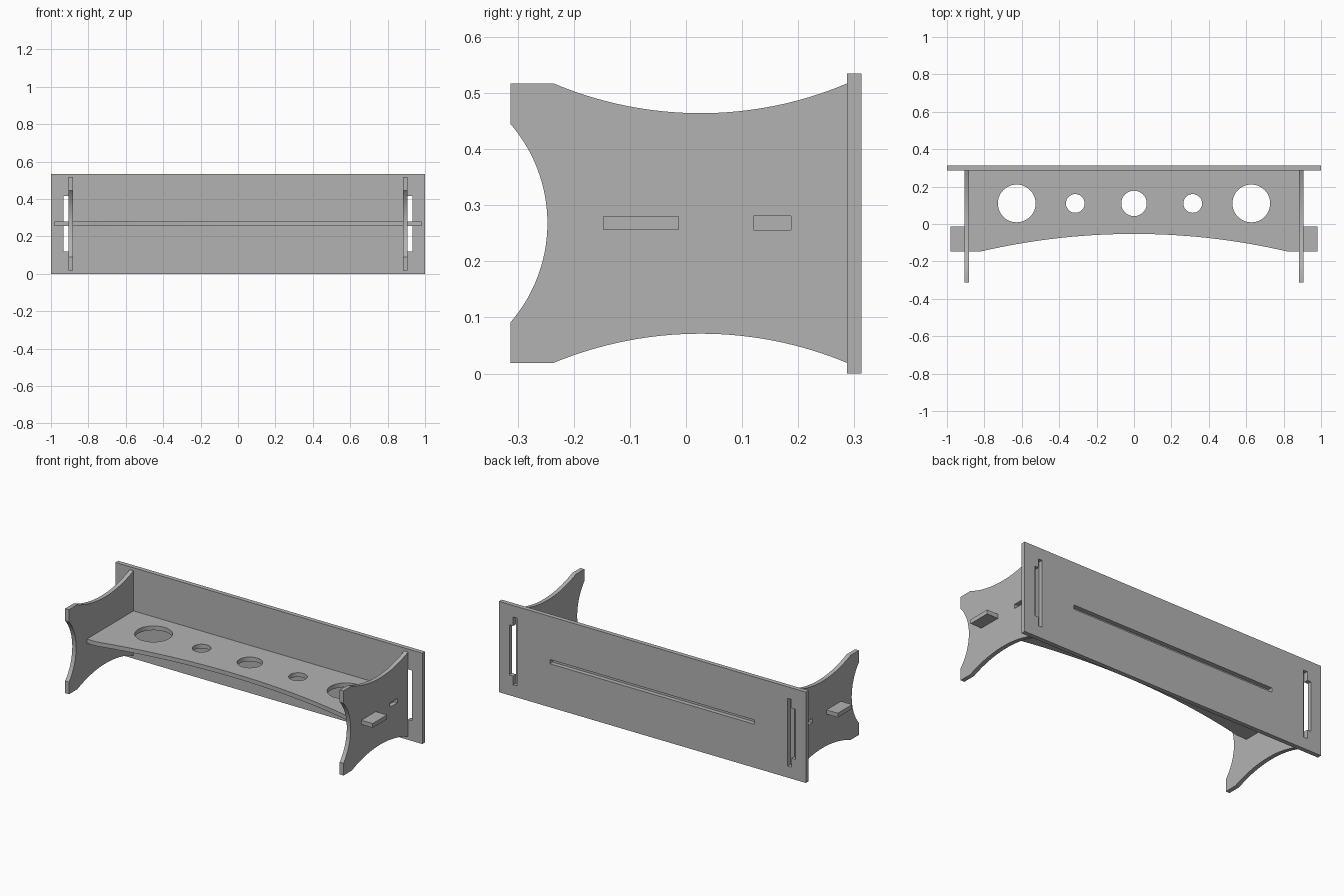
import bpy
import bmesh
import math
from mathutils import Matrix, Vector

cube = bpy.data.objects.get("Cube")
if cube:
    bpy.data.objects.remove(cube, do_unlink=True)

THICK = 0.025
SIDE_IN, SIDE_OUT = 0.882, 0.907     # faces of the side panels
BACK_IN, BACK_OUT = 0.287, 0.313     # faces of the back panel
SHELF_LOW, SHELF_TOP = 0.256, 0.281

grey = bpy.data.materials.new("plain grey")
grey.use_nodes = True
grey.diffuse_color = (0.45, 0.45, 0.45, 1)
grey.node_tree.nodes["Principled BSDF"].inputs["Base Color"].default_value = (0.45, 0.45, 0.45, 1)


def arc(a, mid, b, steps=32):
    """Points of the circle from a through mid to b."""
    a, mid, b = Vector(a), Vector(mid), Vector(b)
    chord = (b - a) / 2
    centre_line = (a + b) / 2
    rise = mid - centre_line
    sag = rise.length
    radius = (chord.length ** 2 + sag ** 2) / (2 * sag)
    up, along = rise.normalized(), chord.normalized()
    centre = mid - up * radius
    half = math.atan2(chord.length, radius - sag)
    angles = [half * (2 * i / steps - 1) for i in range(steps + 1)]
    return [tuple(centre + along * radius * math.sin(t) + up * radius * math.cos(t)) for t in angles]


def circle(x, y, r, steps=48):
    turn = 2 * math.pi / steps
    return [(x + r * math.cos(i * turn), y + r * math.sin(i * turn)) for i in range(steps)]


def rect(u0, u1, v0, v1):
    return [(u0, v0), (u1, v0), (u1, v1), (u0, v1)]


def flip(points):
    return [(-u, v) for u, v in reversed(points)]


def plate(name, loops, low, high, axes):
    """Sheet cut from an outline and holes; axes names where u, v and depth go."""
    curve = bpy.data.curves.new(name + " outline", "CURVE")
    curve.dimensions = "2D"
    curve.fill_mode = "BOTH"
    curve.extrude = (high - low) / 2
    for loop in loops:
        spline = curve.splines.new("POLY")
        spline.points.add(len(loop) - 1)
        for point, (u, v) in zip(spline.points, loop):
            point.co = (u, v, 0, 1)
        spline.use_cyclic_u = True
    temp = bpy.data.objects.new(name + " outline", curve)
    mesh = bpy.data.meshes.new_from_object(temp)
    bpy.data.objects.remove(temp)
    bpy.data.curves.remove(curve)

    turn = Matrix.Identity(3)
    for column, axis in enumerate(axes):
        for row in range(3):
            turn[row][column] = 1.0 if "xyz"[row] == axis else 0.0
    shift = Vector((0, 0, (low + high) / 2))
    bm = bmesh.new()
    bm.from_mesh(mesh)
    for vert in bm.verts:
        vert.co = turn @ (vert.co + shift)
    bmesh.ops.remove_doubles(bm, verts=bm.verts, dist=0.00005)
    bmesh.ops.recalc_face_normals(bm, faces=bm.faces)
    for face in bm.faces:
        face.smooth = True
        face.material_index = 0
    bm.to_mesh(mesh)
    bm.free()
    mesh.set_sharp_from_angle(angle=math.radians(30))
    mesh.materials.clear()
    mesh.materials.append(grey)
    mesh.name = name
    obj = bpy.data.objects.new(name, mesh)
    bpy.context.scene.collection.objects.link(obj)
    return obj


# Back panel with a stepped slot at each end and a long slot behind the shelf
stepped_slot = [(SIDE_IN, 0.068), (SIDE_OUT, 0.068), (SIDE_OUT, 0.12), (0.932, 0.12),
                (0.932, 0.415), (SIDE_OUT, 0.415), (SIDE_OUT, 0.467), (SIDE_IN, 0.467)]
plate("back_panel",
      [rect(-1, 1, 0, 0.535), stepped_slot, flip(stepped_slot),
       rect(-0.667, 0.667, SHELF_LOW, SHELF_TOP)],
      BACK_IN, BACK_OUT, "xzy")

# Side panels with hollowed edges and two slots each
front, mid_z = -0.313, 0.268
side_outline = ([(front, 0.019)]
                + arc((-0.236, 0.019), (0.026, 0.071), (BACK_IN, 0.019))
                + arc((BACK_IN, 0.517), (0.026, 0.464), (-0.236, 0.517))
                + [(front, 0.517)]
                + arc((front, 0.445), (-0.247, mid_z), (front, 0.091)))
side_loops = [side_outline,
              rect(-0.147, -0.013, SHELF_LOW, SHELF_TOP),
              rect(0.12, 0.187, SHELF_LOW, SHELF_TOP)]
plate("left_side_panel", side_loops, SIDE_IN, SIDE_OUT, "yzx")
plate("right_side_panel", side_loops, -SIDE_OUT, -SIDE_IN, "yzx")

# Shelf with a curved front, end tabs and a row of round holes
shelf_right_end = [(SIDE_IN, -0.147), (0.98, -0.147), (0.98, -0.013),
                   (SIDE_IN, -0.013), (SIDE_IN, BACK_IN)]
shelf_outline = (arc((-0.82, -0.147), (0, -0.053), (0.82, -0.147))
                 + shelf_right_end + flip(shelf_right_end))
holes = [circle(0, 0.11, 0.068)]
for sign in (-1, 1):
    holes.append(circle(sign * 0.314, 0.11, 0.05))
    holes.append(circle(sign * 0.627, 0.11, 0.101))
plate("shelf", [shelf_outline] + holes, SHELF_LOW, SHELF_TOP, "xyz")
